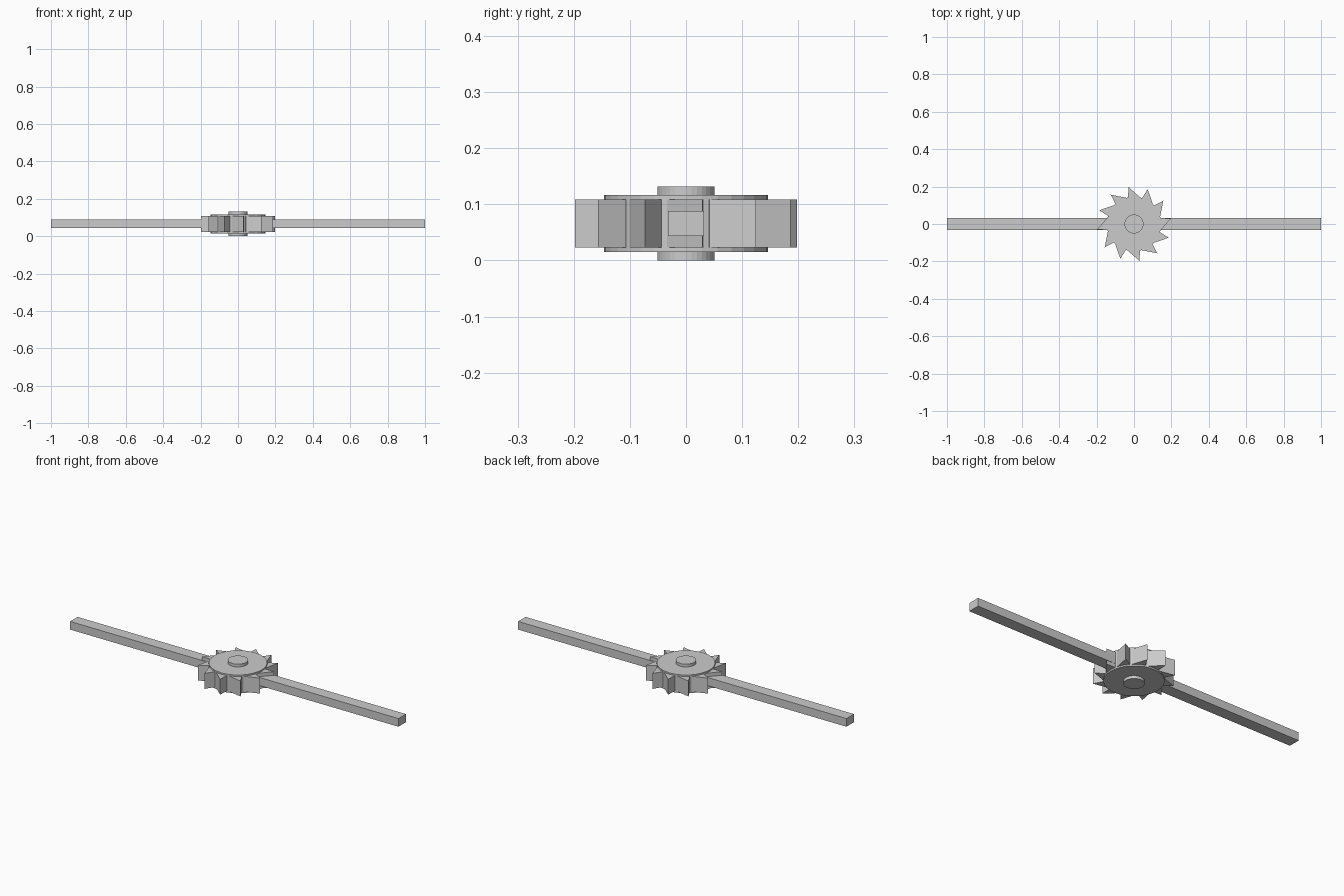
import bpy, bmesh
from math import cos, sin, radians

cube = bpy.data.objects.get("Cube")
if cube:
    bpy.data.objects.remove(cube, do_unlink=True)

GREY = (0.6, 0.6, 0.6, 1)
metal = bpy.data.materials.new("light grey")
metal.use_nodes = True
metal.diffuse_color = GREY
metal.node_tree.nodes["Principled BSDF"].inputs["Base Color"].default_value = GREY

MID = 0.066       # height of the wheel's middle plane
CORE = 0.146      # radius of the wheel disc
TIP = 0.2         # radius of the tooth tips
TEETH = 12


def finish(name, bm):
    bmesh.ops.recalc_face_normals(bm, faces=bm.faces)
    mesh = bpy.data.meshes.new(name)
    bm.to_mesh(mesh)
    bm.free()
    mesh.materials.append(metal)
    obj = bpy.data.objects.new(name, mesh)
    bpy.context.collection.objects.link(obj)
    return obj


def extrude_outline(bm, points, height):
    """Prism from a flat outline, centred on the middle plane."""
    face = bm.faces.new([bm.verts.new((x, y, MID - height / 2)) for x, y in points])
    top = bmesh.ops.extrude_face_region(bm, geom=[face])["geom"]
    verts = [v for v in top if isinstance(v, bmesh.types.BMVert)]
    bmesh.ops.translate(bm, verts=verts, vec=(0, 0, height))


def polar(radius, degrees):
    return radius * cos(radians(degrees)), radius * sin(radians(degrees))


def cylinder(name, radius, height, sides=32):
    bm = bmesh.new()
    extrude_outline(bm, [polar(radius, 360 * i / sides) for i in range(sides)], height)
    return finish(name, bm)


# Wheel disc and the axle boss through it
cylinder("wheel_disc", CORE, 0.101)
cylinder("axle_hub", 0.051, 0.132)

# Slanted ratchet teeth: steep on one side, long on the other
bm = bmesh.new()
for i in range(TEETH):
    a = 8.5 + 360 / TEETH * i
    outline = [polar(TIP, a), polar(CORE, a + 4), polar(0.12, a + 2),
               polar(0.12, a - 20), polar(CORE, a - 22)]
    extrude_outline(bm, outline, 0.085)
finish("ratchet_teeth", bm)

# Long square bar through the wheel
bm = bmesh.new()
half = 0.0325
extrude_outline(bm, [(-1, -half), (1, -half), (1, half), (-1, half)], 0.045)
finish("cross_bar", bm)
